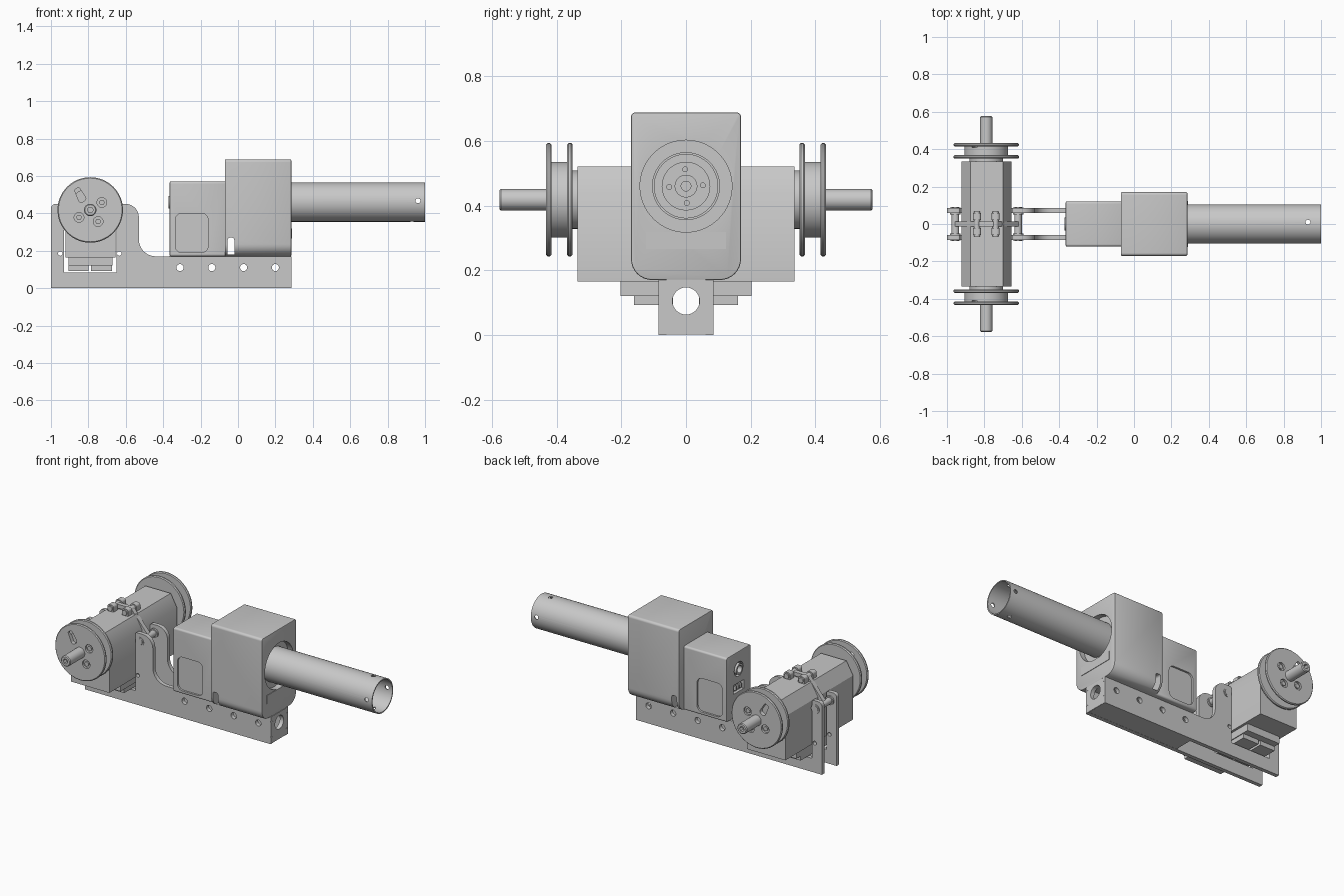
import bpy, bmesh, math
from mathutils import Vector

if "Cube" in bpy.data.objects:
    bpy.data.objects.remove(bpy.data.objects["Cube"])

GREY = (0.58, 0.58, 0.58, 1)
metal = bpy.data.materials.new("plain grey")
metal.use_nodes = True
metal.diffuse_color = GREY
metal.node_tree.nodes["Principled BSDF"].inputs["Base Color"].default_value = GREY


def finish(name, bm, bevel=0):
    """Turn a bmesh into a shaded object with optional bevelled edges."""
    bmesh.ops.remove_doubles(bm, verts=bm.verts, dist=1e-5)
    bmesh.ops.recalc_face_normals(bm, faces=bm.faces)
    mesh = bpy.data.meshes.new(name)
    bm.to_mesh(mesh)
    bm.free()
    mesh.materials.append(metal)
    ob = bpy.data.objects.new(name, mesh)
    bpy.context.collection.objects.link(ob)
    if bevel:
        mod = ob.modifiers.new("edges", "BEVEL")
        mod.width, mod.segments, mod.angle_limit = bevel, 2, math.radians(40)
        select(ob)
        bpy.ops.object.modifier_apply(modifier=mod.name)
    shade(ob)
    return ob


def select(ob):
    bpy.ops.object.select_all(action="DESELECT")
    ob.select_set(True)
    bpy.context.view_layer.objects.active = ob


def shade(ob):
    select(ob)
    bpy.ops.object.shade_smooth_by_angle(angle=math.radians(30))


def place(axis, u, v, d):
    """Profile point (u, v) at depth d: axis x takes (y, z), y takes (x, z), z takes (x, y)."""
    return {"x": Vector((d, u, v)), "y": Vector((u, d, v)), "z": Vector((u, v, d))}[axis]


def prism(name, pts, axis, a, b, bevel=0):
    bm = bmesh.new()
    low = [bm.verts.new(place(axis, u, v, a)) for u, v in pts]
    top = [bm.verts.new(place(axis, u, v, b)) for u, v in pts]
    bm.faces.new(low)
    bm.faces.new(top)
    for i in range(len(pts)):
        j = (i + 1) % len(pts)
        bm.faces.new((low[i], low[j], top[j], top[i]))
    return finish(name, bm, bevel)


def rounded(corners, steps=8):
    """Outline from (u, v, radius) corners."""
    out = []
    for i, (u, v, r) in enumerate(corners):
        p = Vector((u, v))
        if r == 0:
            out.append(p)
            continue
        q, s = Vector(corners[i - 1][:2]), Vector(corners[(i + 1) % len(corners)][:2])
        d1, d2 = (q - p).normalized(), (s - p).normalized()
        half = d1.angle(d2) / 2
        centre = p + (d1 + d2).normalized() * r / math.sin(half)
        start = (p + d1 * r / math.tan(half) - centre).normalized()
        end = (p + d2 * r / math.tan(half) - centre).normalized()
        out += [centre + start.slerp(end, k / steps) * r for k in range(steps + 1)]
    return out


def rect(u0, v0, u1, v1, r=0):
    return rounded([(u0, v0, r), (u1, v0, r), (u1, v1, r), (u0, v1, r)])


def lathe(name, profile, axis, u, v, n=48):
    """Spin (radius, depth) points about an axis through (u, v)."""
    bm = bmesh.new()
    verts = [bm.verts.new(place(axis, u + r, v, d)) for r, d in profile]
    edges = [bm.edges.new(e) for e in zip(verts, verts[1:])]
    bmesh.ops.spin(bm, geom=verts + edges, cent=place(axis, u, v, 0),
                   axis=place(axis, 0, 0, 1), angle=math.tau, steps=n)
    return finish(name, bm)


def rod(name, axis, u, v, r, a, b, n=32):
    return lathe(name, [(0, a), (r, a), (r, b), (0, b)], axis, u, v, n)


def cut(ob, cutters):
    for c in cutters:
        c.hide_render = True
        mod = ob.modifiers.new("cut", "BOOLEAN")
        mod.operation, mod.solver, mod.object = "DIFFERENCE", "EXACT", c
        select(ob)
        bpy.ops.object.modifier_apply(modifier=mod.name)
        bpy.data.objects.remove(c)
    shade(ob)


# Forked side plates of the base rail
SPOOL_X, SPOOL_Z, TUBE_Z = -0.79, 0.418, 0.46
plate = rounded([(-1, 0, 0), (0.285, 0, 0), (0.285, 0.17, 0), (-0.53, 0.17, 0.09),
                 (-0.53, 0.45, 0.07), (-0.65, 0.45, 0.01), (-0.65, 0.085, 0),
                 (-0.93, 0.085, 0), (-0.93, 0.45, 0.01), (-1, 0.45, 0.025)])
for s, side in ((-1, "right"), (1, "left")):
    ob = prism(side + "_rail_plate", plate, "y", s * 0.06, s * 0.085)
    holes = [rod("hole", "y", x, 0.11, 0.019, -0.2, 0.2) for x in (-0.31, -0.14, 0.03, 0.2)]
    holes += [rod("hole", "y", x, 0.185, 0.012, -0.2, 0.2, 16) for x in (-0.95, -0.635)]
    cut(ob, holes)

# Rail floor, lid and drilled end plate
prism("rail_floor", rect(-0.365, -0.0835, 0.283, 0.0835), "z", 0.001, 0.02)
prism("rail_lid", rect(-0.365, -0.061, 0.283, 0.061), "z", 0.15, 0.172)
end = prism("rail_end_plate", rect(-0.084, 0.002, 0.084, 0.169), "x", 0.26, 0.286)
cut(end, [rod("hole", "x", 0, 0.105, 0.042, 0.2, 0.4)]
    + [prism("notch", rect(s * 0.073 - 0.012, z - 0.004, s * 0.073 + 0.012, z + 0.004), "x", 0.27, 0.3)
       for s in (-1, 1) for z in (0.045, 0.14)])

# Gearbox housing with tube recess and bottom slot
body = prism("gearbox_housing", rounded([(-0.17, 0.17, 0.065), (0.17, 0.17, 0.065),
             (0.17, 0.688, 0.015), (-0.17, 0.688, 0.015)]), "x", -0.07, 0.285, 0.005)
slot = rounded([(-0.055, 0.18, 0), (-0.02, 0.18, 0), (-0.02, 0.27, 0.012), (-0.055, 0.27, 0.012)])
cut(body, [rod("recess", "x", 0, TUBE_Z, 0.142, 0.25, 0.4, 64),
           prism("slot", slot, "y", -0.3, 0.3)])
prism("gearbox_face_panel", rect(-0.123, 0.265, 0.123, 0.319), "x", 0.28, 0.288)

# Motor box with rounded side pockets and rear sockets
box = prism("motor_box", rect(-0.12, 0.17, 0.12, 0.57, 0.012), "x", -0.365, -0.06, 0.005)
pocket = rect(-0.335, 0.19, -0.16, 0.4, 0.035)
cut(box, [prism("pocket", pocket, "y", s * 0.108, s * 0.2) for s in (-1, 1)]
    + [rod("socket", "x", 0, TUBE_Z, 0.045, -0.4, -0.345),
       prism("port", rect(-0.05, 0.32, 0.05, 0.375), "x", -0.4, -0.345),
       prism("slot", slot, "y", -0.3, 0.3)])
lathe("motor_socket_ring", [(0.022, -0.34), (0.022, -0.372), (0.034, -0.372), (0.034, -0.34)],
      "x", 0, TUBE_Z)
for y in (-0.025, 0.0, 0.025):
    prism("port_pin", rect(y - 0.006, 0.335, y + 0.006, 0.36), "x", -0.367, -0.34)

# Output tube with drilled end and the drive disc inside it
tube = lathe("output_tube", [(0.098, 0.24), (0.105, 0.24), (0.105, 1), (0.098, 1), (0.098, 0.24)],
             "x", 0, TUBE_Z, 64)
cut(tube, [rod("hole", "y", 0.962, TUBE_Z + 0.007, 0.013, -0.3, 0.3, 16),
           rod("hole", "z", 0.93, 0.01, 0.013, 0.2, 0.7, 16)])
lathe("drive_disc", [(0, 0.24), (0.1, 0.24), (0.1, 0.27), (0.075, 0.27), (0.075, 0.285), (0.035, 0.285),
                     (0.035, 0.295), (0.015, 0.295), (0.015, 0.28), (0, 0.28)], "x", 0, TUBE_Z)
for k in range(4):
    a = k * math.pi / 2 + 0.05
    rod("drive_disc_screw", "x", 0.052 * math.cos(a), TUBE_Z + 0.052 * math.sin(a),
        0.009, 0.28, 0.292, 12)

# Spool motor housing, split in the middle
shell = [(-0.922, 0.165), (-0.655, 0.165), (-0.655, 0.44), (-0.7, 0.52), (-0.875, 0.52), (-0.922, 0.44)]
for s, side in ((-1, "right"), (1, "left")):
    prism(side + "_spool_motor", shell, "y", s * 0.004, s * 0.335)
    # Plugs under each motor
    prism(side + "_wide_plug", rect(-0.905, 0.12, -0.67, 0.17), "y", s * 0.04, s * 0.203)
    for x0, x1 in ((-0.905, -0.8), (-0.785, -0.675)):
        prism(side + "_plug", rect(x0, 0.092, x1, 0.15), "y", s * 0.04, s * 0.16)

# Two flanged spools with shafts
reel = [(0, 0.33), (0.09, 0.33), (0.09, 0.35), (0.17, 0.35), (0.175, 0.355), (0.175, 0.363),
        (0.17, 0.368), (0.117, 0.368), (0.117, 0.415), (0.17, 0.415), (0.175, 0.42), (0.175, 0.427),
        (0.17, 0.432), (0.033, 0.432), (0.033, 0.572), (0.028, 0.577), (0, 0.577)]
for s, side in ((-1, "right"), (1, "left")):
    spool = lathe(side + "_spool", [(r, s * d) for r, d in reel], "y", SPOOL_X, SPOOL_Z, 64)
    cutters = [rod("socket", "y", SPOOL_X, SPOOL_Z, 0.016, s * 0.55, s * 0.6, 6)]
    for dx, dz in ((0.062, 0.04), (0.042, -0.062), (-0.06, -0.04)):
        cutters.append(rod("hole", "y", SPOOL_X + dx, SPOOL_Z + dz, 0.026, s * 0.42, s * 0.45))
        rod(side + "_spool_screw", "y", SPOOL_X + dx, SPOOL_Z + dz, 0.014, s * 0.41, s * 0.429, 16)
    keyhole = rounded([(-0.875, 0.525, 0.01), (-0.85, 0.54, 0.01),
                       (-0.808, 0.475, 0.015), (-0.845, 0.452, 0.015)])
    cutters.append(prism("keyhole", keyhole, "y", s * 0.408, s * 0.45))
    cut(spool, cutters)

# Clamp: pivot pins between the fork arms, top knuckles and tie bars
for pin_x, knuckle_x in ((-0.955, -0.84), (-0.62, -0.74)):
    rod("fork_pin", "y", pin_x, 0.4, 0.02, -0.09, 0.09, 20)
    for s in (-1, 1):
        rod("fork_bushing", "y", pin_x, 0.4, 0.028, s * 0.05, s * 0.088, 20)
        prism("clamp_lug", rect(knuckle_x - 0.022, 0.51, knuckle_x + 0.022, 0.562, 0.015),
              "y", s * 0.022, s * 0.06)
    rod("clamp_knuckle", "y", knuckle_x, 0.54, 0.016, -0.068, 0.068, 20)
    a, b = Vector((pin_x, 0.4)), Vector((knuckle_x, 0.54))
    n = Vector((a.y - b.y, b.x - a.x)).normalized() * 0.014
    prism("clamp_tie_bar", [a - n, b - n, b + n, a + n], "y", -0.014, 0.014)
prism("clamp_bridge", rect(-0.845, 0.528, -0.735, 0.552), "y", -0.014, 0.014)
